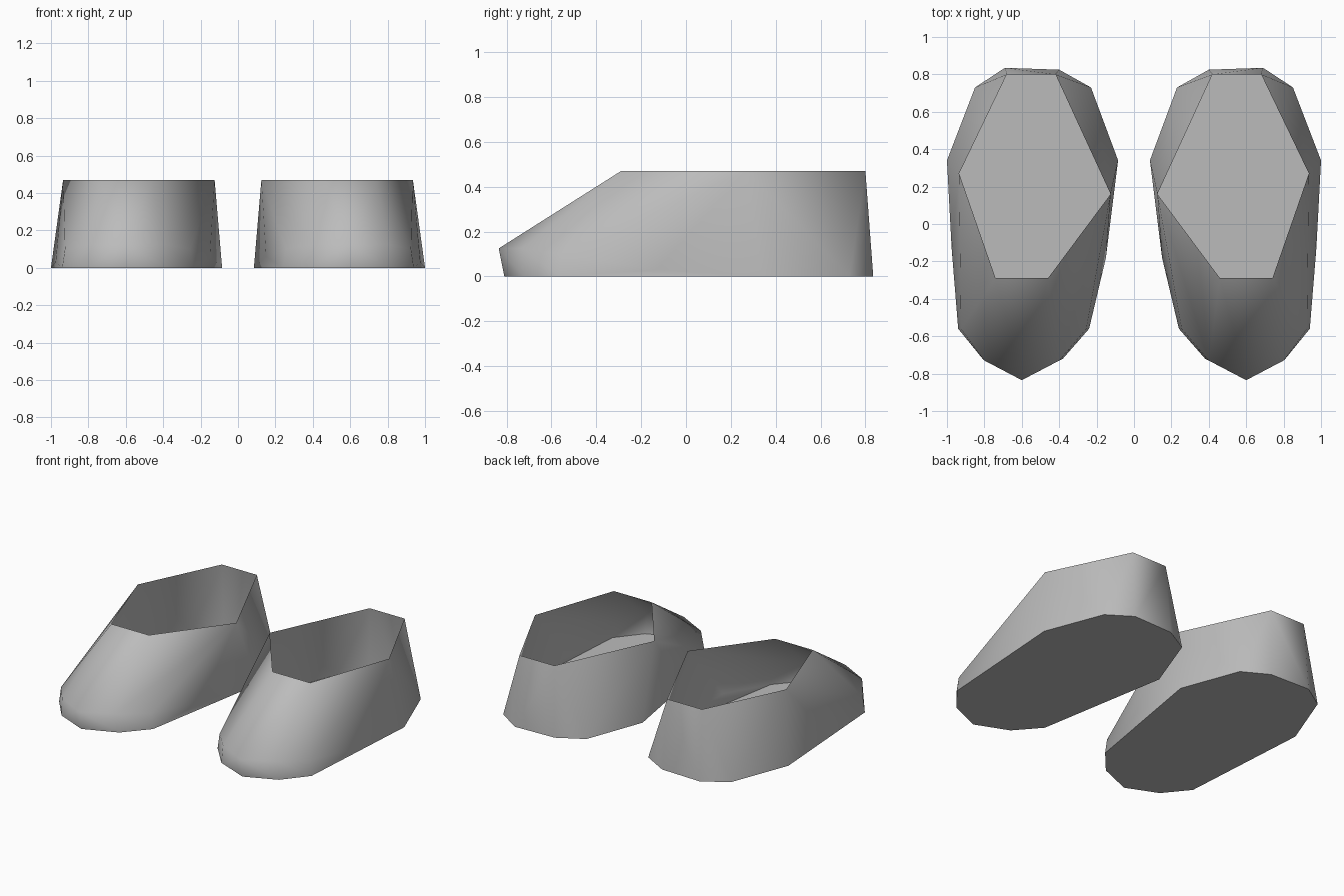
import bpy, bmesh

if "Cube" in bpy.data.objects:
    bpy.data.objects.remove(bpy.data.objects["Cube"])

grey = bpy.data.materials.new("grey")
grey.diffuse_color = (0.5, 0.5, 0.5, 1)
grey.use_nodes = True
grey.node_tree.nodes["Principled BSDF"].inputs["Base Color"].default_value = grey.diffuse_color

HEIGHT = 0.47
# sole outline at the ground
SOLE = [(0.60, -0.81), (0.81, -0.72), (0.94, -0.56), (1.00, 0.34), (0.85, 0.73),
        (0.69, 0.835), (0.40, 0.825), (0.23, 0.73), (0.085, 0.34), (0.24, -0.56), (0.38, -0.72)]
# ankle opening
RIM = [(0.46, -0.29), (0.74, -0.29), (0.935, 0.27), (0.68, 0.80), (0.42, 0.80), (0.125, 0.16)]
# toe cap edge and side bulges
TOE = [(0.60, -0.835, 0.125), (0.80, -0.73, 0.125), (0.925, -0.56, 0.10), (0.975, -0.13, 0.03),
       (0.15, -0.18, 0.06), (0.255, -0.56, 0.10), (0.40, -0.73, 0.125)]


def shoe(name, side):
    bm = bmesh.new()
    pts = [(x, y, 0) for x, y in SOLE] + [(x, y, HEIGHT) for x, y in RIM] + TOE
    for x, y, z in pts:
        bm.verts.new((side * x, y, z))
    # wrap the outlines in a skin, then open the ankle
    hull = bmesh.ops.convex_hull(bm, input=bm.verts[:])
    bmesh.ops.delete(bm, geom=[v for v in hull["geom_interior"] if isinstance(v, bmesh.types.BMVert)],
                     context='VERTS')
    bmesh.ops.recalc_face_normals(bm, faces=bm.faces[:])
    lid = [f for f in bm.faces if all(v.co.z > HEIGHT - 0.001 for v in f.verts)]
    bmesh.ops.delete(bm, geom=lid, context='FACES')
    # join the flat sole into one face
    floor = [f for f in bm.faces if all(v.co.z < 0.001 for v in f.verts)]
    bmesh.ops.dissolve_faces(bm, faces=floor)
    mesh = bpy.data.meshes.new(name)
    bm.to_mesh(mesh)
    bm.free()
    mesh.materials.append(grey)
    ob = bpy.data.objects.new(name, mesh)
    bpy.context.collection.objects.link(ob)
    bpy.ops.object.select_all(action='DESELECT')
    ob.select_set(True)
    bpy.context.view_layer.objects.active = ob
    bpy.ops.object.shade_smooth_by_angle(angle=1.05)


shoe("right_shoe", 1)
shoe("left_shoe", -1)
